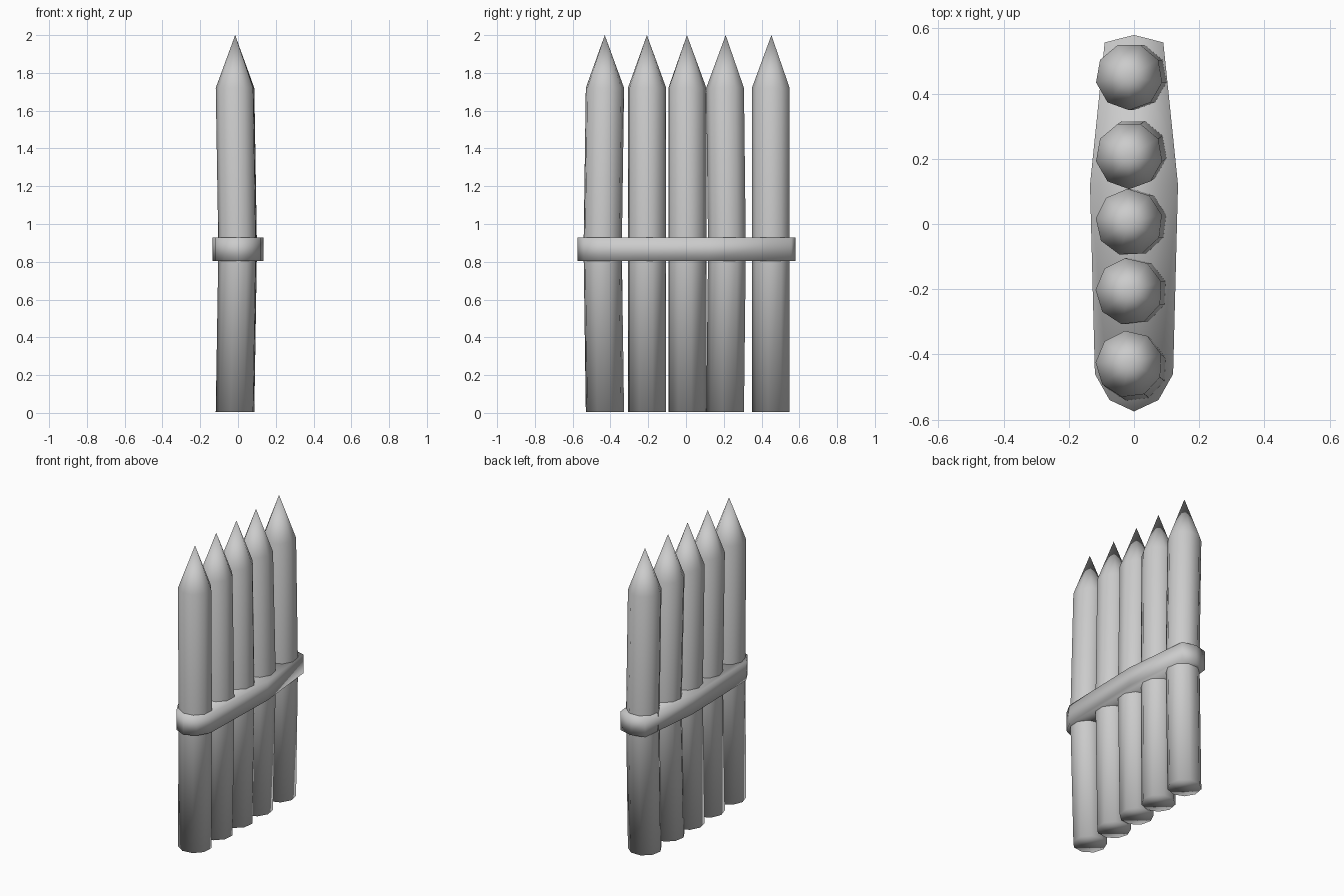
import bpy, bmesh, math

if "Cube" in bpy.data.objects:
    bpy.data.objects.remove(bpy.data.objects["Cube"])

SIDES, RADIUS = 9, 0.103


def finish(bm, name):
    bmesh.ops.recalc_face_normals(bm, faces=bm.faces)
    mesh = bpy.data.meshes.new(name)
    bm.to_mesh(mesh)
    bm.free()
    mesh.shade_smooth()
    obj = bpy.data.objects.new(name, mesh)
    bpy.context.collection.objects.link(obj)
    return obj


def ring(bm, points, z):
    return [bm.verts.new((x, y, z)) for x, y in points]


def bridge(bm, a, b):
    for i in range(len(a)):
        j = (i + 1) % len(a)
        bm.faces.new((a[i], a[j], b[j], b[i]))


def stake(name, y, phase, bend_y):
    # Slightly bowed nine-sided post with a pointed top
    bm = bmesh.new()
    rings = []
    for z, dx, dy in ((0.005, 0, 0), (0.87, 0.014, bend_y), (1.72, 0, 0)):
        angles = [math.radians(phase + 360 * i / SIDES) for i in range(SIDES)]
        pts = [(-0.015 + dx + RADIUS * math.cos(a),
                y + dy + RADIUS * math.sin(a)) for a in angles]
        rings.append(ring(bm, pts, z))
    for a, b in zip(rings, rings[1:]):
        bridge(bm, a, b)
    bm.faces.new(rings[0][::-1])
    tip = bm.verts.new((-0.015, y, 2.0))
    top = rings[-1]
    for i in range(SIDES):
        bm.faces.new((top[i], top[(i + 1) % SIDES], tip))
    finish(bm, name)


# Row of five stakes: centre y, polygon phase, sideways bow
for n, (y, phase, bend) in enumerate([
        (-0.43, 97, -0.012), (-0.207, 97, 0.0), (0.005, 93, 0.0),
        (0.21, 270, 0.01), (0.452, 270, 0.0)], 1):
    stake(f"stake_{n}", y, phase, bend)

# Solid tapered band tying the stakes together
half = [(0.075, -0.54), (0.12, -0.46), (0.135, 0.12), (0.09, 0.557)]
outline = [(0, -0.575)] + half + [(0, 0.58)] + [(-x, y) for x, y in reversed(half)]
bm = bmesh.new()
low, high = ring(bm, outline, 0.803), ring(bm, outline, 0.928)
bridge(bm, low, high)
bm.faces.new(low[::-1])
bm.faces.new(high)
finish(bm, "binding_band")
